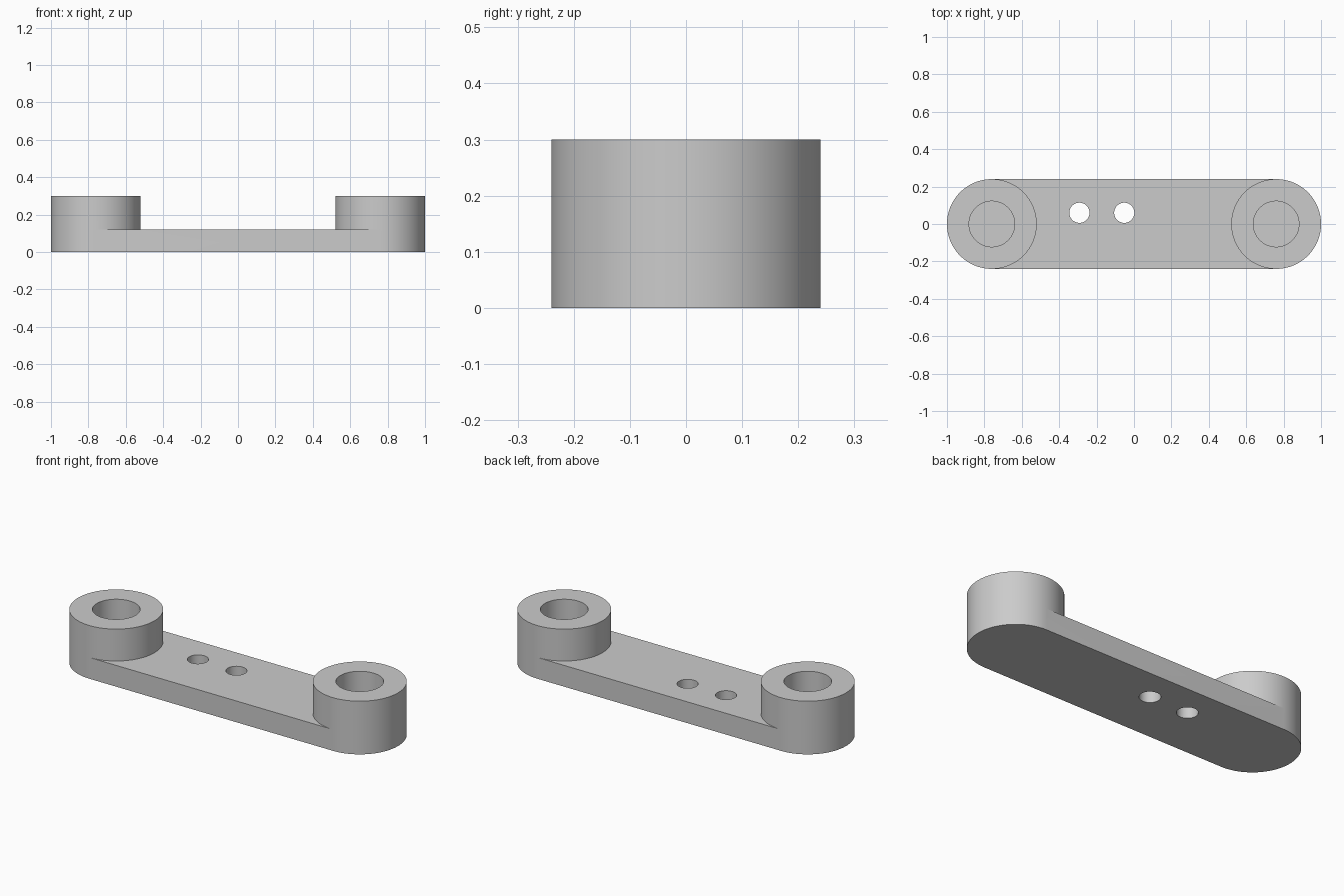
import bpy, bmesh, math

if "Cube" in bpy.data.objects:
    bpy.data.objects.remove(bpy.data.objects["Cube"])

N = 96                       # segments per boss circle
END_X, R, BORE_R = 0.76, 0.24, 0.122
PLATE_Z, TOP_Z = 0.12, 0.30
HOLES = [(-0.292, 0.06), (-0.052, 0.06)]
HOLE_R = 0.054

bm = bmesh.new()
cache = {}


def vert(x, y, z):
    # shared vertices keep the body one closed skin
    key = (round(x, 5), round(y, 5), round(z, 5))
    if key not in cache:
        cache[key] = bm.verts.new(key)
    return cache[key]


def arc(cx, cy, r, a0, a1, n):
    return [(cx + r * math.cos(a0 + (a1 - a0) * i / n),
             cy + r * math.sin(a0 + (a1 - a0) * i / n)) for i in range(n + 1)]


def wall(path, z0, z1):
    for (xa, ya), (xb, yb) in zip(path, path[1:]):
        bm.faces.new([vert(xa, ya, z0), vert(xb, yb, z0),
                      vert(xb, yb, z1), vert(xa, ya, z1)])


def fill(loops, z):
    # flat face bounded by closed paths; later paths are holes
    edges = []
    for path in loops:
        for a, b in zip(path, path[1:]):
            pair = [vert(*a, z), vert(*b, z)]
            edges.append(bm.edges.get(pair) or bm.edges.new(pair))
    bmesh.ops.triangle_fill(bm, use_beauty=True, edges=edges, normal=(0, 0, 1))


H = math.pi / 2
right_out = arc(END_X, 0, R, -H, H, N // 2)
left_out = arc(-END_X, 0, R, H, 3 * H, N // 2)
right_in = arc(END_X, 0, R, 3 * H, H, N // 2)
left_in = arc(-END_X, 0, R, H, -H, N // 2)
holes = [arc(x, y, HOLE_R, 0, 4 * H, 48) for x, y in HOLES]

# Plate: outer edge, small through holes
outline = right_out + left_out + right_out[:1]
wall(outline, 0, PLATE_Z)
for h in holes:
    wall(h, 0, PLATE_Z)

# Bosses: outer walls, blind bores, ring tops
for cx, out, inner in ((END_X, right_out, right_in), (-END_X, left_out, left_in)):
    wall(out, PLATE_Z, TOP_Z)
    wall(inner, PLATE_Z, TOP_Z)
    bore = arc(cx, 0, BORE_R, 0, 4 * H, N)
    rim = arc(cx, 0, R, 0, 4 * H, N)
    wall(bore, PLATE_Z, TOP_Z)
    bm.faces.new([vert(*p, PLATE_Z) for p in bore[:-1]])
    for i in range(N):
        bm.faces.new([vert(*rim[i], TOP_Z), vert(*rim[i + 1], TOP_Z),
                      vert(*bore[i + 1], TOP_Z), vert(*bore[i], TOP_Z)])

# Plate underside and the top between the bosses
fill([outline] + holes, 0)
fill([right_in + left_in + right_in[:1]] + holes, PLATE_Z)
bmesh.ops.recalc_face_normals(bm, faces=bm.faces[:])

mesh = bpy.data.meshes.new("link_arm")
bm.to_mesh(mesh)
bm.free()
grey = bpy.data.materials.new("plain grey")
grey.diffuse_color = (0.6, 0.6, 0.6, 1)
grey.use_nodes = True
grey.node_tree.nodes["Principled BSDF"].inputs["Base Color"].default_value = grey.diffuse_color
mesh.materials.append(grey)
obj = bpy.data.objects.new("link_arm", mesh)
bpy.context.collection.objects.link(obj)
bpy.context.view_layer.objects.active = obj
obj.select_set(True)
bpy.ops.object.shade_smooth_by_angle(angle=math.radians(30))
